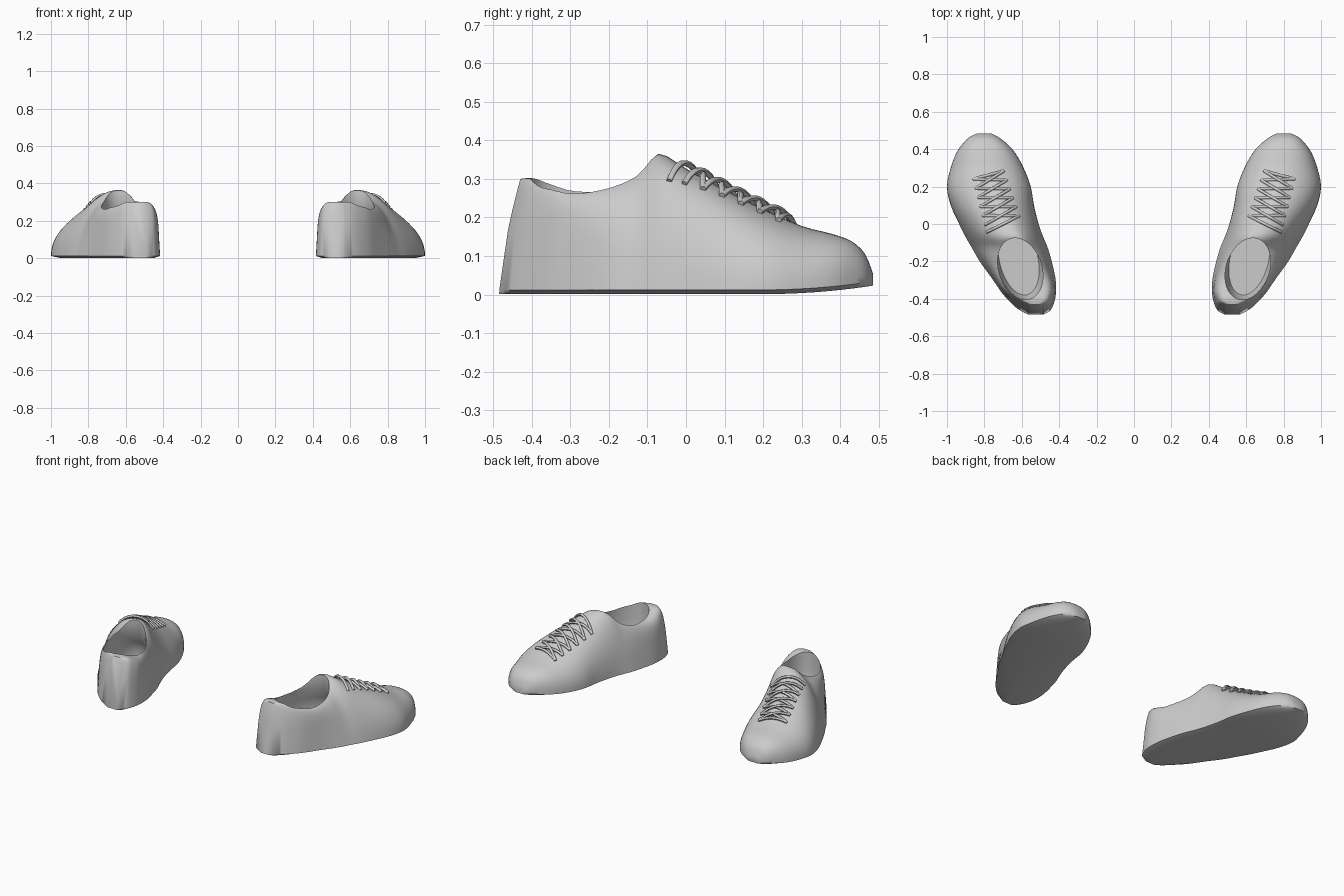
import bpy, bmesh, math
from mathutils import Vector
from mathutils.bvhtree import BVHTree

cube = bpy.data.objects.get("Cube")
if cube:
    bpy.data.objects.remove(cube, do_unlink=True)

grey = bpy.data.materials.new("plain grey")
grey.use_nodes = True
GREY = (0.6, 0.6, 0.6, 1)
grey.diffuse_color = GREY
grey.node_tree.nodes["Principled BSDF"].inputs["Base Color"].default_value = GREY

# Shoe stations from heel to toe: y, inner x, outer x, ridge x, top z, squareness, taper
STATIONS = [
    (-.485, .485, .565, .530, .300, 7, .05),
    (-.465, .450, .605, .540, .302, 7, .05),
    (-.430, .430, .650, .560, .300, 7, .08),
    (-.370, .417, .705, .585, .285, 7, .08),
    (-.290, .420, .760, .600, .272, 7, .14),
    (-.200, .440, .825, .605, .290, 5, .25),
    (-.130, .460, .865, .615, .325, 3, .30),
    (-.070, .485, .900, .635, .365, 2.3, .25),
    (.000, .510, .935, .670, .327, 2.1, .12),
    (.100, .535, .980, .720, .272, 2.1, .05),
    (.200, .552, 1.00, .755, .222, 2.1, 0),
    (.300, .590, .980, .780, .178, 2.2, 0),
    (.380, .635, .950, .790, .157, 2.4, 0),
    (.430, .680, .915, .800, .138, 2.5, 0),
    (.465, .725, .880, .800, .105, 2.5, 0),
    (.485, .765, .835, .800, .055, 2.5, 0),
]


def smooth_rows(rows, steps):
    """Catmull-Rom interpolation of a list of tuples."""
    out = []
    for i in range(len(rows) - 1):
        a, b, c, d = (rows[min(max(i + k, 0), len(rows) - 1)] for k in (-1, 0, 1, 2))
        for s in range(steps):
            t = s / steps
            out.append([q + t / 2 * (r - p + t * (2*p - 5*q + 4*r - e + t * (3*(q - r) + e - p)))
                        for p, q, r, e in zip(a, b, c, d)])
    return out + [list(rows[-1])]


def section(y, inner, outer, ridge, top, power, taper, n=28):
    """Closed cross-section: arched upper plus a slightly bellied sole."""
    base = .012 + .022 * max(0, (y - .2) / .285) ** 2
    heel = min(1, max(0, (-.28 - y) / .2))
    pts = []
    for i in range(n + 1):
        a = math.pi * i / n
        c, s = abs(math.cos(a)) ** (2 / power), max(0, math.sin(a)) ** (2 / power)
        edge = inner if i < n / 2 else outer
        z = base + (top - base) * s
        lean = .055 * heel * (z / .3) ** 1.5
        pts.append(Vector((ridge + (edge - ridge) * c * (1 - taper * s), y + lean, z)))
    for f in (.88, .5, .12):
        pts.append(Vector((inner + (outer - inner) * f, y, base - .011)))
    return pts


def loft(name, rings):
    bm = bmesh.new()
    loops = [[bm.verts.new(p) for p in ring] for ring in rings]
    for a, b in zip(loops, loops[1:]):
        for i in range(len(a)):
            j = (i + 1) % len(a)
            bm.faces.new((a[i], a[j], b[j], b[i]))
    bm.faces.new(loops[0])
    bm.faces.new(loops[-1])
    bmesh.ops.recalc_face_normals(bm, faces=bm.faces)
    mesh = bpy.data.meshes.new(name)
    bm.to_mesh(mesh)
    bm.free()
    mesh.materials.append(grey)
    obj = bpy.data.objects.new(name, mesh)
    bpy.context.collection.objects.link(obj)
    return obj


def finish(obj, angle):
    """Smooth the part and mirror it to the other shoe."""
    bpy.ops.object.select_all(action='DESELECT')
    obj.select_set(True)
    bpy.context.view_layer.objects.active = obj
    bpy.ops.object.shade_smooth_by_angle(angle=math.radians(angle))
    obj.modifiers.new("other_shoe", 'MIRROR').use_mirror_merge = False


# Shoe body, with the foot opening cut out of it
body = loft("shoe_body", [section(*r) for r in smooth_rows(STATIONS, 3)])
surface = BVHTree.FromPolygons([v.co for v in body.data.vertices],
                               [p.vertices for p in body.data.polygons])

cavity_rings = []
for z, rx, ry, cy in [(.5, .118, .165, -.24), (.27, .118, .165, -.24), (.2, .125, .19, -.215),
                      (.1, .125, .21, -.19), (.05, .105, .19, -.19)]:
    ring = []
    for i in range(40):
        a = math.tau * i / 40
        y = cy + ry * math.sin(a)
        ring.append((.608 + rx * math.cos(a) + .17 * (y + .24), y, z))
    cavity_rings.append(ring)
cavity = loft("foot_opening_cutter", cavity_rings)
cavity.hide_render = True

cut = body.modifiers.new("foot_opening", 'BOOLEAN')
cut.operation, cut.object, cut.solver = 'DIFFERENCE', cavity, 'EXACT'
bpy.context.view_layer.update()
result = bpy.data.meshes.new_from_object(body.evaluated_get(bpy.context.evaluated_depsgraph_get()))
body.modifiers.clear()
body.data = result
bpy.data.objects.remove(cavity, do_unlink=True)
finish(body, 50)

# Laces: crossing cords laid over the vamp
START, END = Vector((.705, .02)), Vector((.778, .262))
ACROSS = Vector((.95, -.25)).normalized()
ROWS = 6


def lace_path(row_a, row_b, lift):
    pts = []
    for k in range(11):
        t = k / 10
        row = row_a + (row_b - row_a) * t
        p = START.lerp(END, row / (ROWS - 1)) + ACROSS * (t * 2 - 1) * (.095 - .002 * row)
        hit = surface.ray_cast(Vector((p.x, p.y, 1)), Vector((0, 0, -1)))[0]
        pts.append((p.x, p.y, hit.z + .004 + lift * math.sin(math.pi * t)))
    return pts


paths = [lace_path(ROWS - 1, ROWS - 1, .008)]
for r in range(ROWS - 1):
    paths += [lace_path(r, r + 1, .008), lace_path(r + 1, r, .016)]
paths.append(lace_path(0, -.8, .012))

cord = bpy.data.curves.new("laces", 'CURVE')
cord.dimensions = '3D'
cord.bevel_depth, cord.bevel_resolution, cord.use_fill_caps = .008, 1, True
for path in paths:
    spline = cord.splines.new('POLY')
    spline.points.add(len(path) - 1)
    for point, co in zip(spline.points, path):
        point.co = (*co, 1)
cord_obj = bpy.data.objects.new("lace_cords", cord)
bpy.context.collection.objects.link(cord_obj)
bpy.context.view_layer.update()
lace_mesh = bpy.data.meshes.new_from_object(
    cord_obj.evaluated_get(bpy.context.evaluated_depsgraph_get()))
bpy.data.objects.remove(cord_obj, do_unlink=True)
lace_mesh.materials.clear()
lace_mesh.materials.append(grey)
laces = bpy.data.objects.new("laces", lace_mesh)
bpy.context.collection.objects.link(laces)
finish(laces, 60)
